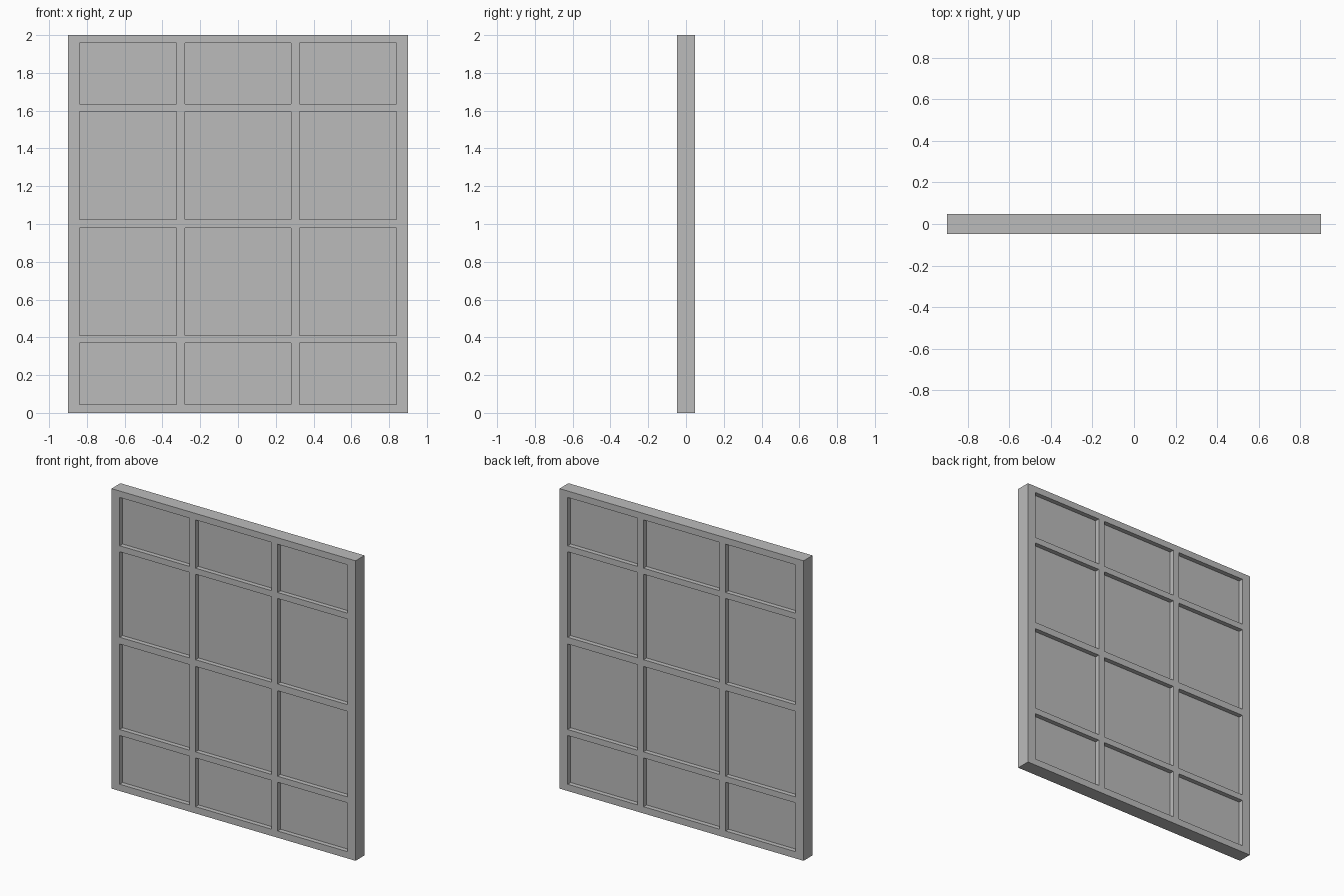
import bpy
import bmesh

# Remove the default object
cube = bpy.data.objects.get("Cube")
if cube:
    bpy.data.objects.remove(cube, do_unlink=True)

DEPTH = 0.094    # full thickness of the frame
RECESS = 0.031   # how far the panels sit back on each side

# Edge lines of frame members and openings, alternating bar / opening / bar
XS = [-0.9, -0.84, -0.325, -0.28, 0.28, 0.325, 0.84, 0.9]
ZS = [0, 0.045, 0.37, 0.41, 0.98, 1.025, 1.595, 1.635, 1.957, 2]

grey = bpy.data.materials.new("plain_grey")
grey.use_nodes = True
colour = (0.5, 0.5, 0.5, 1)
grey.diffuse_color = colour
grey.node_tree.nodes["Principled BSDF"].inputs["Base Color"].default_value = colour

bm = bmesh.new()

# Flat sheet divided along the bar lines
grid = [[bm.verts.new((x, -DEPTH / 2, z)) for x in XS] for z in ZS]
for j in range(len(ZS) - 1):
    for i in range(len(XS) - 1):
        bm.faces.new((grid[j][i], grid[j][i + 1], grid[j + 1][i + 1], grid[j + 1][i]))

# Thicken the sheet into a closed slab
sheet = bm.faces[:]
result = bmesh.ops.extrude_face_region(bm, geom=sheet, use_keep_orig=True)
back = [v for v in result["geom"] if isinstance(v, bmesh.types.BMVert)]
bmesh.ops.translate(bm, verts=back, vec=(0, DEPTH, 0))
bmesh.ops.recalc_face_normals(bm, faces=bm.faces[:])


# Sink every opening on both faces, leaving the bars standing proud
def in_opening(value, lines):
    return any(a < value < b for a, b in zip(lines[1::2], lines[2::2]))


openings = []
for face in bm.faces:
    centre = face.calc_center_median()
    if abs(face.normal.y) > 0.9 and in_opening(centre.x, XS) and in_opening(centre.z, ZS):
        openings.append(face)
panels = bmesh.ops.extrude_discrete_faces(bm, faces=openings)["faces"]
for face in panels:
    inward = -1 if face.calc_center_median().y > 0 else 1
    bmesh.ops.translate(bm, verts=face.verts[:], vec=(0, inward * RECESS, 0))
bmesh.ops.recalc_face_normals(bm, faces=bm.faces[:])

mesh = bpy.data.meshes.new("panelled_frame")
bm.to_mesh(mesh)
bm.free()
mesh.materials.append(grey)
frame = bpy.data.objects.new("panelled_frame", mesh)
bpy.context.collection.objects.link(frame)
